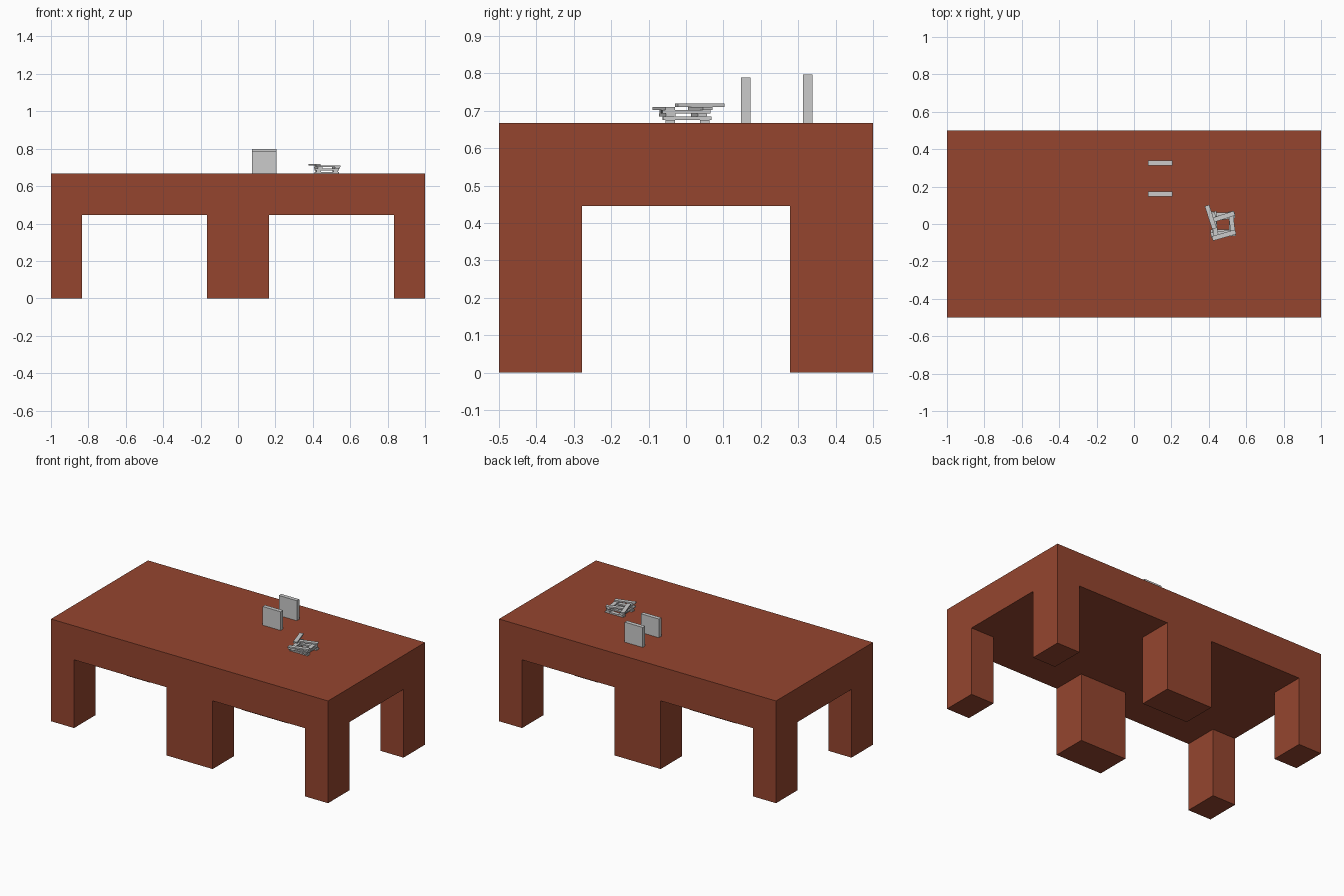
import bpy, bmesh, math

if "Cube" in bpy.data.objects:
    bpy.data.objects.remove(bpy.data.objects["Cube"])

TOP, UNDER = 0.667, 0.445          # table top and underside heights
LEG_X, LEG_Y = 0.167, 0.222        # leg cross-section
L, W, T = 0.13, 0.0255, 0.0087     # wooden plank

brown = bpy.data.materials.new("brown")
brown.diffuse_color = (0.30, 0.06, 0.028, 1)
brown.use_nodes = True
brown.node_tree.nodes["Principled BSDF"].inputs["Base Color"].default_value = brown.diffuse_color


def add_object(name, bm):
    bmesh.ops.recalc_face_normals(bm, faces=bm.faces)
    mesh = bpy.data.meshes.new(name)
    bm.to_mesh(mesh)
    bm.free()
    ob = bpy.data.objects.new(name, mesh)
    bpy.context.collection.objects.link(ob)
    return ob


def table(name, x):
    # 3 x 3 underside, raised into a slab, corner cells pulled down as legs
    bm = bmesh.new()
    xs = (-0.5, -0.5 + LEG_X, 0.5 - LEG_X, 0.5)
    ys = (-0.5, -0.5 + LEG_Y, 0.5 - LEG_Y, 0.5)

    def grid(z):
        return [[bm.verts.new((a, b, z)) for b in ys] for a in xs]

    low, high = grid(UNDER), grid(TOP)
    corners = []
    for i in range(3):
        for j in range(3):
            for g in (low, high):
                f = bm.faces.new((g[i][j], g[i+1][j], g[i+1][j+1], g[i][j+1]))
                if g is low and i != 1 and j != 1:
                    corners.append(f)
    ring = [(0, 0), (1, 0), (2, 0), (3, 0), (3, 1), (3, 2),
            (3, 3), (2, 3), (1, 3), (0, 3), (0, 2), (0, 1)]
    for (a, b), (c, d) in zip(ring, ring[1:] + ring[:1]):
        bm.faces.new((low[a][b], low[c][d], high[c][d], high[a][b]))
    for f in corners:
        ext = bmesh.ops.extrude_discrete_faces(bm, faces=[f])
        for v in ext["faces"][0].verts:
            v.co.z = 0
    bmesh.ops.remove_doubles(bm, verts=bm.verts, dist=1e-5)
    ob = add_object(name, bm)
    ob.location.x = x
    ob.data.materials.append(brown)


def plank(name, x, y, layer, angle=0):
    bm = bmesh.new()
    bmesh.ops.create_cube(bm, size=1)
    bmesh.ops.scale(bm, vec=(L, W, T), verts=bm.verts)
    ob = add_object(name, bm)
    ob.location = (x, y, TOP + (layer + 0.5) * T)
    ob.rotation_euler.z = math.radians(angle)


table("left_table", -0.5)
table("right_table", 0.5)

# Two upright stacks of planks
for name, y, count in (("front_stack", 0.16, 14), ("back_stack", 0.326, 15)):
    for k in range(count):
        plank(f"{name}_plank", 0.14, y, k)

# Twisting log-cabin pile: (x, y, layer, angle)
pile = [
    (0.475, -0.042, 0, 0), (0.475, 0.05, 0, 0),
    (0.430, 0.003, 1, 92), (0.520, 0.003, 1, 92),
    (0.475, -0.050, 2, 8), (0.475, 0.035, 2, 8),
    (0.430, -0.004, 3, 99), (0.524, 0.000, 3, 97),
    (0.481, -0.060, 4, 16), (0.475, 0.038, 4, 18),
    (0.410, 0.037, 5, 108),
]
for p in pile:
    plank("pile_plank", *p)
